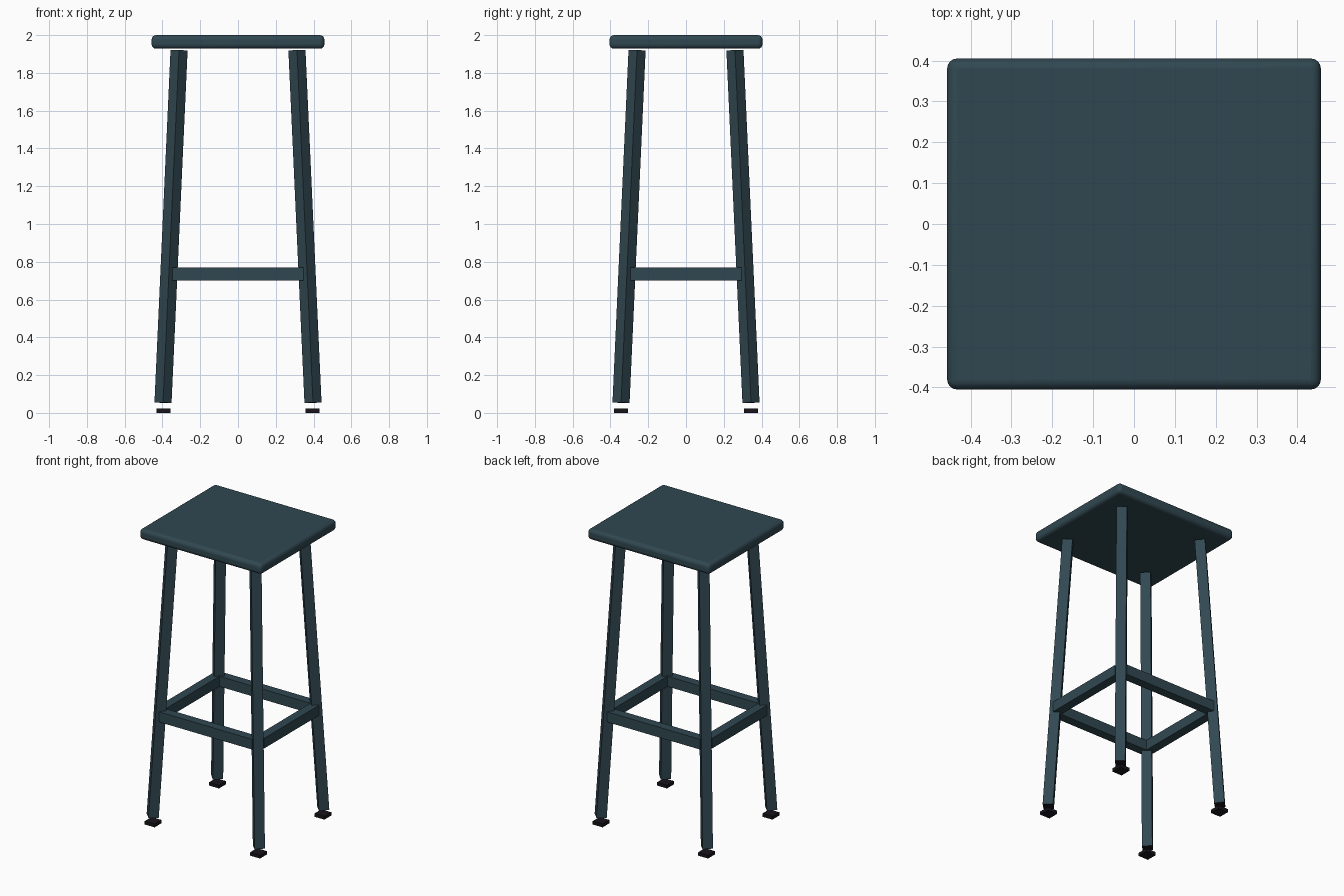
import bpy, math
from mathutils import Vector, Matrix

if "Cube" in bpy.data.objects:
    bpy.data.objects.remove(bpy.data.objects["Cube"])


def material(name, rgb):
    m = bpy.data.materials.new(name)
    m.diffuse_color = (*rgb, 1)
    m.use_nodes = True
    m.node_tree.nodes["Principled BSDF"].inputs["Base Color"].default_value = m.diffuse_color
    return m


BLUE = material("slate blue", (0.030, 0.064, 0.082))
BLACK = material("black rubber", (0.009, 0.007, 0.011))


def box(name, loc, size, mat):
    bpy.ops.mesh.primitive_cube_add(size=1, location=loc)
    o = bpy.context.object
    o.name = name
    o.scale = size
    bpy.ops.object.transform_apply(location=False, rotation=False, scale=True)
    o.data.materials.append(mat)
    return o


# seat: slab with rounded edges
seat = box("seat", (0, 0, 1.964), (0.915, 0.81, 0.072), BLUE)
bev = seat.modifiers.new("round", 'BEVEL')
bev.width = 0.024
bev.segments = 4
bpy.context.view_layer.objects.active = seat
bpy.ops.object.shade_smooth_by_angle(angle=math.radians(40))

# splayed square legs, turned to face the diagonal, each with a foot pad
for sx, side in ((-1, "left"), (1, "right")):
    for sy, end in ((-1, "front"), (1, "back")):
        bottom = Vector((sx * 0.397, sy * 0.344, 0.054))
        top = Vector((sx * 0.312, sy * 0.259, 1.92))
        axis = (top - bottom).normalized()
        across = Vector((-sy, sx, 0)).normalized()
        other = axis.cross(across)
        leg = box(f"{end}_{side}_leg", (0, 0, 0),
                  (0.064, 0.064, (top - bottom).length), BLUE)
        rot = Matrix((across, other, axis)).transposed().to_4x4()
        leg.matrix_world = Matrix.Translation((top + bottom) / 2) @ rot
        # dark plug on the lower end
        leg.data.materials.append(BLACK)
        for p in leg.data.polygons:
            if p.normal.z < -0.5:
                p.material_index = 1
        box(f"{end}_{side}_foot", (sx * 0.394, sy * 0.344, 0.011),
            (0.074, 0.074, 0.022), BLACK)

# foot rails
for s, a, b in ((-1, "front", "left"), (1, "back", "right")):
    box(f"{a}_rail", (0, s * 0.317, 0.736), (0.694, 0.06, 0.069), BLUE)
    box(f"{b}_rail", (s * 0.370, 0, 0.736), (0.06, 0.588, 0.069), BLUE)
